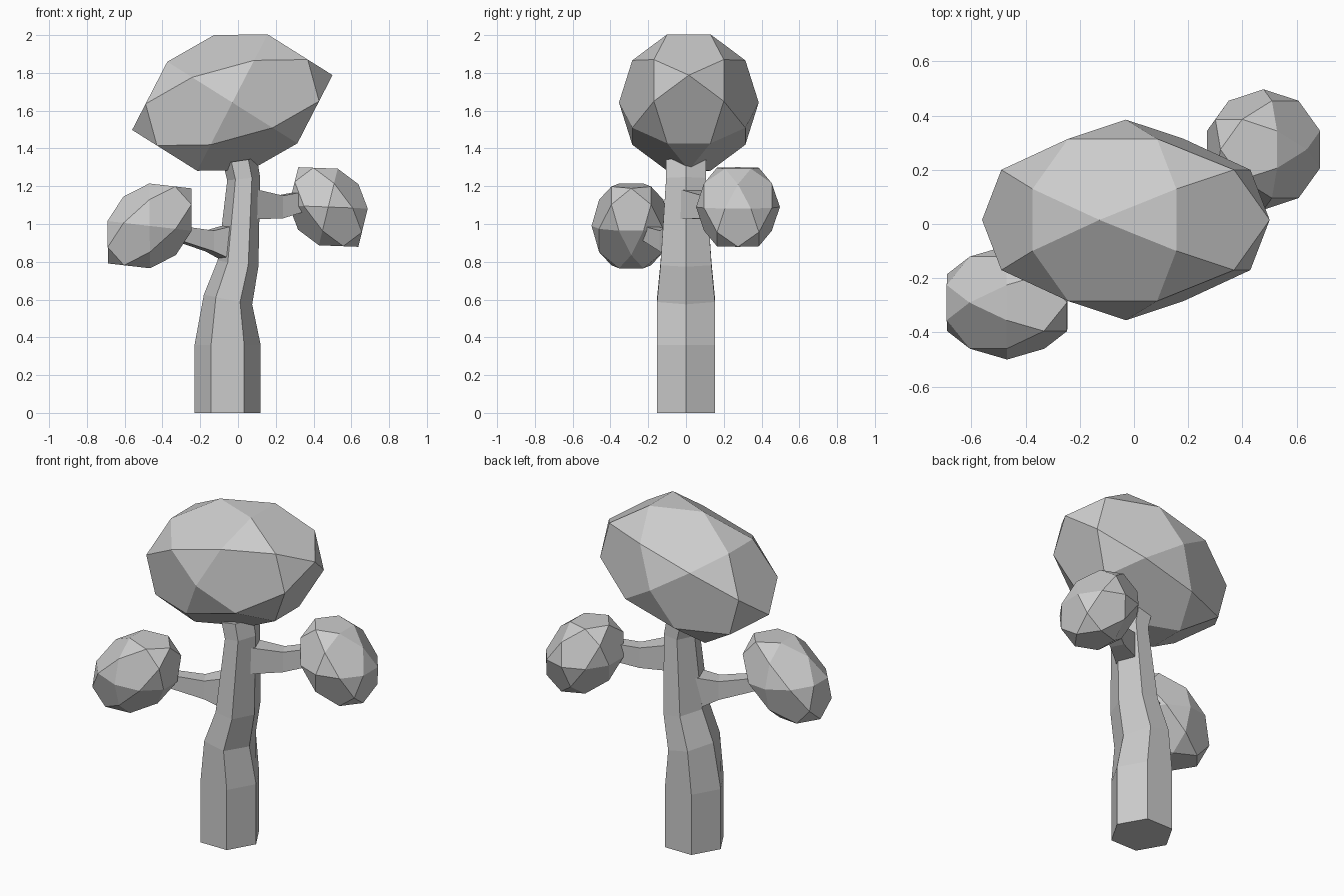
import bpy, bmesh
from math import cos, sin, pi, radians
from itertools import product
from mathutils import Vector, Matrix

if "Cube" in bpy.data.objects:
    bpy.data.objects.remove(bpy.data.objects["Cube"])


def finish(bm, name):
    bmesh.ops.recalc_face_normals(bm, faces=bm.faces)
    mesh = bpy.data.meshes.new(name)
    bm.to_mesh(mesh)
    bm.free()
    ob = bpy.data.objects.new(name, mesh)
    bpy.context.collection.objects.link(ob)
    return ob


def loft(name, rings):
    # Skin a list of equal-length vertex loops and cap both ends
    bm = bmesh.new()
    loops = [[bm.verts.new(p) for p in ring] for ring in rings]
    n = len(loops[0])
    for a, b in zip(loops, loops[1:]):
        for i in range(n):
            j = (i + 1) % n
            bm.faces.new((a[i], a[j], b[j], b[i]))
    bm.faces.new(loops[0][::-1])
    bm.faces.new(loops[-1])
    return finish(bm, name)


def hex_ring(x, z, rx, half_y, slope):
    ry = half_y / sin(pi / 3)
    return [(x + rx * cos(i * pi / 3), ry * sin(i * pi / 3),
             z + slope * rx * cos(i * pi / 3)) for i in range(6)]


def branch_ring(center, direction, half_w, half_h):
    side = Vector((-direction[1], direction[0], 0)).normalized() * half_w
    up = Vector((0, 0, half_h))
    c = Vector(center)
    return [c - side - up, c + side - up, c + side + up, c - side + up]


def foliage(name, center, radii, tilt):
    # Stretched 30-point ball of flat pentagons and triangles
    pts = set()
    for s in product((-1, 1), repeat=3):
        p = (0.5 * s[0], 0.309 * s[1], 0.809 * s[2])
        q = (float(s[0]), 0.0, 0.0)
        for k in range(3):
            pts.add(p[k:] + p[:k])
            pts.add(q[k:] + q[:k])
    bm = bmesh.new()
    for p in sorted(pts):
        bm.verts.new(p)
    bmesh.ops.convex_hull(bm, input=bm.verts)
    bmesh.ops.dissolve_limit(bm, angle_limit=radians(3),
                             verts=bm.verts, edges=bm.edges)
    m = (Matrix.Translation(center) @ Matrix.Rotation(radians(-tilt), 4, 'Y')
         @ Matrix.Diagonal((*radii, 1)))
    bm.transform(m)
    return finish(bm, name)


# Trunk: six-sided, bending and tapering upward
loft("trunk", [hex_ring(*r) for r in (
    (-0.055, 0.00, 0.175, 0.153, 0),
    (-0.055, 0.36, 0.175, 0.153, 0),
    (-0.053, 0.60, 0.128, 0.153, -0.2),
    (0.000, 0.79, 0.108, 0.135, -0.15),
    (0.030, 1.24, 0.087, 0.105, 0.1),
    (0.010, 1.335, 0.090, 0.105, 0.15))])

# Branches: four-sided, reaching into the small crowns
left_dir, right_dir = (-0.47, -0.27), (0.46, 0.25)
loft("left_branch", [branch_ring(c, left_dir, w, h) for c, w, h in (
    ((-0.02, -0.02, 0.895), 0.07, 0.105),
    ((-0.15, -0.10, 0.91), 0.045, 0.055),
    ((-0.36, -0.22, 0.96), 0.035, 0.035))])
loft("right_branch", [branch_ring(c, right_dir, w, h) for c, w, h in (
    ((0.06, 0.02, 1.105), 0.065, 0.08),
    ((0.22, 0.12, 1.09), 0.04, 0.06),
    ((0.38, 0.22, 1.13), 0.04, 0.05))])

# Crowns
foliage("top_crown", (-0.03, 0.015, 1.643), (0.55, 0.37, 0.37), 15.3)
foliage("left_crown", (-0.468, -0.29, 0.99), (0.297, 0.21, 0.208), 42)
foliage("right_crown", (0.478, 0.275, 1.09), (0.264, 0.222, 0.20), -53)
